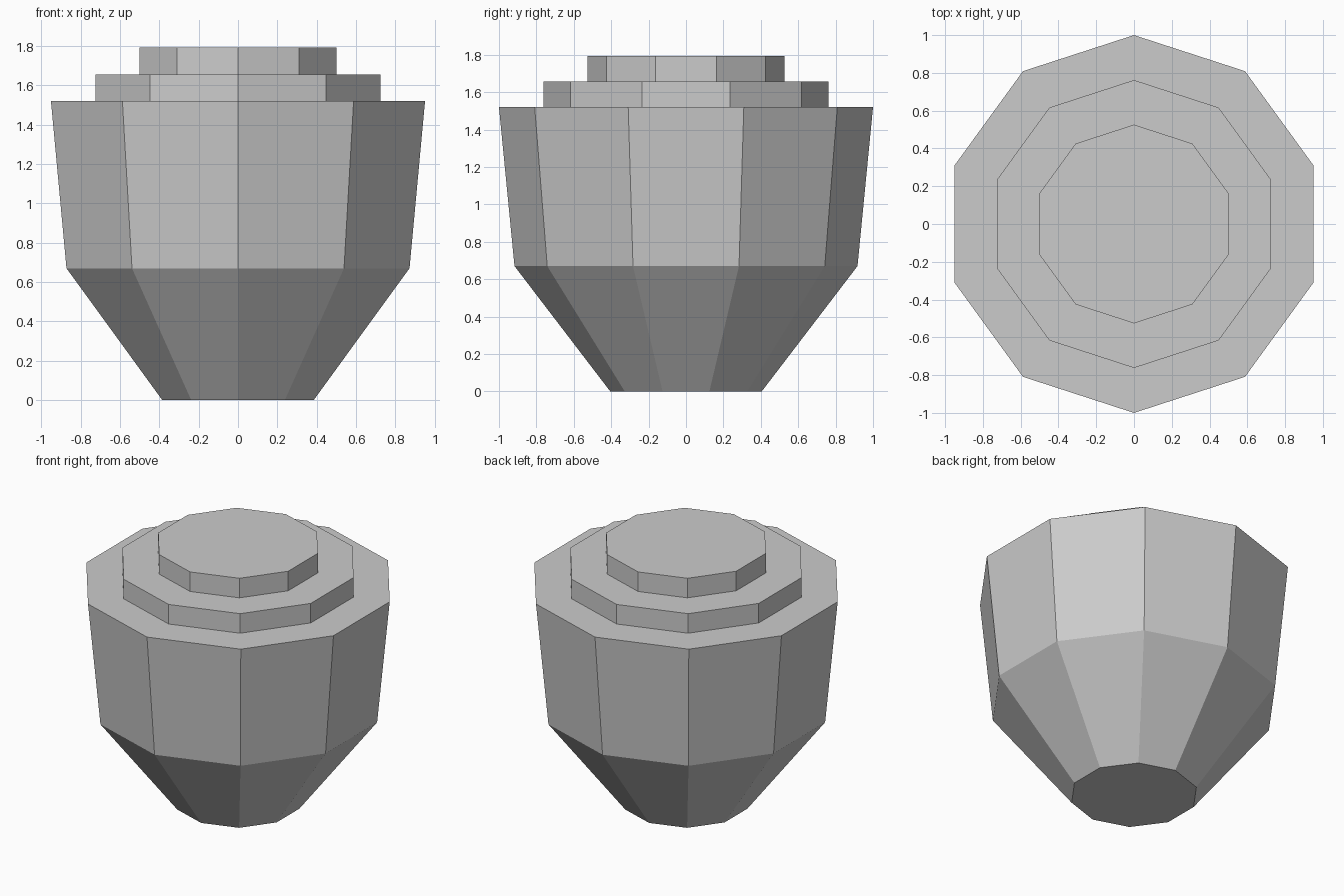
import bpy
import bmesh
from math import cos, sin, tau, pi

SIDES = 10

cube = bpy.data.objects.get("Cube")
if cube:
    bpy.data.objects.remove(cube, do_unlink=True)

# Plain grey material
grey = bpy.data.materials.new("light_grey")
grey.use_nodes = True
colour = (0.6, 0.6, 0.6, 1.0)
grey.diffuse_color = colour
grey.node_tree.nodes["Principled BSDF"].inputs["Base Color"].default_value = colour


def stacked_rings(name, profile, close_bottom):
    """Join ten-sided rings given as (radius, height), with a corner to the front."""
    bm = bmesh.new()
    rings = []
    for radius, z in profile:
        angles = [pi / 2 + tau * i / SIDES for i in range(SIDES)]
        rings.append([bm.verts.new((radius * cos(a), radius * sin(a), z)) for a in angles])
    for low, high in zip(rings, rings[1:]):
        for i in range(SIDES):
            j = (i + 1) % SIDES
            bm.faces.new((low[i], low[j], high[j], high[i]))
    bm.faces.new(rings[-1])
    if close_bottom:
        bm.faces.new(rings[0][::-1])
    mesh = bpy.data.meshes.new(name)
    bm.to_mesh(mesh)
    bm.free()
    mesh.materials.append(grey)
    obj = bpy.data.objects.new(name, mesh)
    bpy.context.collection.objects.link(obj)
    return obj


# Tapered body with a narrow foot
stacked_rings("body", [(0.405, 0), (0.917, 0.67), (1.0, 1.52)], True)

# Two stepped tiers on top
stacked_rings("lower_tier", [(0.762, 1.52), (0.762, 1.656)], False)
stacked_rings("upper_tier", [(0.526, 1.656), (0.526, 1.792)], False)
